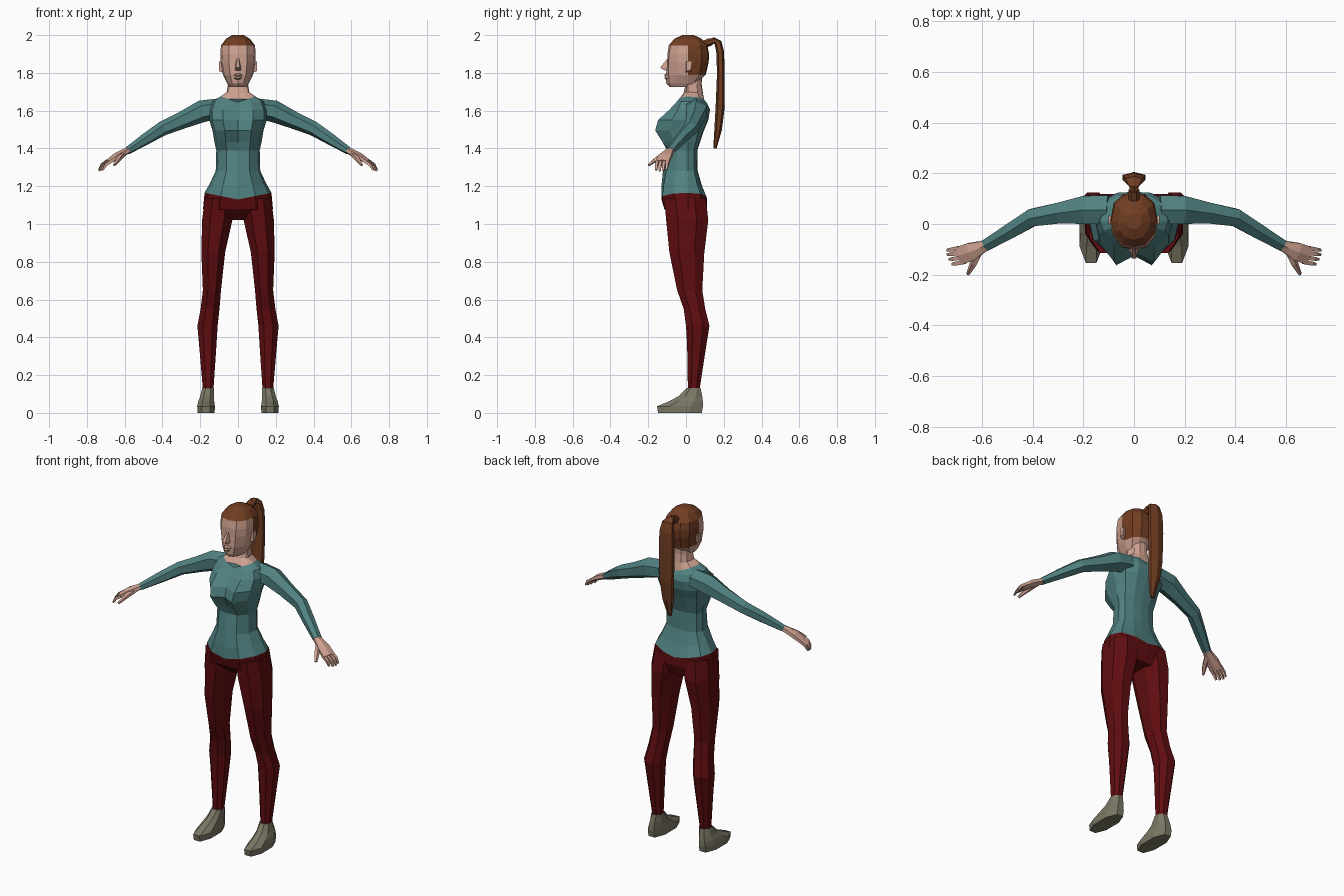
import bpy, bmesh, math
from mathutils import Vector


def material(name, rgb):
    m = bpy.data.materials.new(name)
    m.diffuse_color = (*rgb, 1)
    return m


TEAL = material("teal_fabric", (0.082, 0.22, 0.22))
RED = material("dark_red_fabric", (0.115, 0.004, 0.005))
SKIN = material("skin", (0.62, 0.36, 0.28))
HAIR = material("brown_hair", (0.165, 0.047, 0.016))
SHOE = material("olive_shoe", (0.20, 0.185, 0.13))


def loft(name, rings, mats, caps=(True, True), rule=None):
    """Join rings of points into a flat-shaded skin; rule picks a material per face centre."""
    bm = bmesh.new()
    vr = [[bm.verts.new(p) for p in r] for r in rings]
    n = len(vr[0])
    for a, b in zip(vr, vr[1:]):
        for i in range(n):
            j = (i + 1) % n
            bm.faces.new((a[i], a[j], b[j], b[i]))
    if caps[0]:
        bm.faces.new(vr[0][::-1])
    if caps[1]:
        bm.faces.new(vr[-1])
    bmesh.ops.recalc_face_normals(bm, faces=bm.faces)
    if rule:
        for f in bm.faces:
            f.material_index = rule(f.calc_center_median())
    me = bpy.data.meshes.new(name)
    bm.to_mesh(me)
    bm.free()
    for m in mats:
        me.materials.append(m)
    ob = bpy.data.objects.new(name, me)
    bpy.context.collection.objects.link(ob)
    return ob


def body_ring(z, w, fc, fs, b, dz=0.0, m=0.01):
    """Symmetric body section: half width, front centre, front side, back, rise at the sides."""
    half = [(0, fc), (.52 * w, fs), (.9 * w, fs * .55 + m * .45), (w, m),
            (.85 * w, m + .65 * (b - m)), (.45 * w, b - .004), (0, b)]
    pts = half + [(-x, y) for x, y in half[-2:0:-1]]
    return [(x, y, z + dz * abs(x) / w) for x, y in pts]


def box_ring(s, z, x0, x1, y0, y1, k=.45):
    """Eight-sided horizontal section filling a rectangle, on side s."""
    cx, cy, rx, ry = (x0 + x1) / 2, (y0 + y1) / 2, (x1 - x0) / 2, (y1 - y0) / 2
    oct8 = [(1, -k), (1, k), (k, 1), (-k, 1), (-1, k), (-1, -k), (-k, -1), (k, -1)]
    return [(s * (cx + rx * a), cy + ry * b, z) for a, b in oct8]


def tube(name, rows, mat, n=6, s=1, side=None):
    """Tube along rows of x, y, z, half width, half thickness."""
    pts = [Vector(r[:3]) for r in rows]
    rings = []
    for i, (p, r) in enumerate(zip(pts, rows)):
        t = (pts[min(i + 1, len(pts) - 1)] - pts[max(i - 1, 0)]).normalized()
        sd = Vector(side) if side else t.cross(Vector((0, 0, 1))).normalized()
        up = sd.cross(t).normalized()
        ring = []
        for k in range(n):
            a = 2 * math.pi * (k + .5) / n
            q = p + sd * (r[3] * math.cos(a) * 1.1) + up * (r[4] * math.sin(a) * 1.1)
            ring.append((s * q.x, q.y, q.z))
        rings.append(ring)
    return loft(name, rings, [mat])


# Shirt, with a hem that dips at the centre
HEM = (1.13, .177, -.13, -.125, .112, .035)
NECKLINE = (1.645, .092, -.045, -.038, .10, .03)
loft("shirt", [body_ring(*r) for r in (
    HEM,
    (1.20, .152, -.13, -.118, .085, .01),
    (1.28, .118, -.122, -.105, .062),
    (1.39, .115, -.10, -.092, .06),
    (1.435, .125, -.10, -.125, .075),
    (1.495, .135, -.125, -.163, .095),
    (1.55, .152, -.112, -.148, .118),
    (1.605, .152, -.08, -.088, .127),
    (1.63, .135, -.06, -.055, .115, .02),
    NECKLINE)], [TEAL], caps=(False, True))

# Neck and upper chest
loft("neck", [body_ring(*r) for r in (
    NECKLINE,
    (1.69, .06, -.014, -.008, .09, .008),
    (1.74, .053, -.002, .002, .083),
    (1.80, .053, -.002, .002, .085))], [SKIN])

# Trouser hips
loft("hips", [body_ring(*r) for r in (
    HEM,
    (1.08, .185, -.112, -.115, .112),
    (1.02, .10, -.05, -.05, .09))], [RED], caps=(False, True))

# Head, hair coloured above the hairline and behind the ears
loft("head", [body_ring(*r) for r in (
    (1.725, .045, -.085, -.075, .04),
    (1.745, .058, -.105, -.088, .055),
    (1.79, .08, -.106, -.092, .104),
    (1.855, .092, -.098, -.092, .12),
    (1.90, .094, -.098, -.09, .122),
    (1.945, .09, -.092, -.08, .113),
    (1.98, .064, -.062, -.052, .083),
    (2.0, .03, -.02, -.016, .042))], [SKIN, HAIR],
    rule=lambda c: int(c.z > 1.945 or (c.y > .014 and c.z > 1.80)))

# Nose and lips, tapering wedges on the face
loft("nose", [[(-w, -.085, z), (-w * .5, y, z), (w * .5, y, z), (w, -.085, z)] for z, w, y in (
    (1.875, .010, -.099), (1.828, .018, -.137), (1.812, .020, -.112))], [SKIN])
loft("lips", [[(-w, -.09, z), (-w * .4, y, z), (w * .4, y, z), (w, -.09, z)] for z, w, y in (
    (1.797, .018, -.106), (1.788, .030, -.117), (1.780, .028, -.110),
    (1.773, .026, -.116), (1.764, .016, -.105))], [SKIN])

# Ponytail, rising from the crown and hanging down the back
tube("ponytail", [
    (0, .122, 1.960, .016, .016), (0, .148, 1.972, .020, .015),
    (0, .170, 1.960, .034, .018), (0, .181, 1.91, .044, .019),
    (0, .184, 1.80, .047, .018), (0, .181, 1.62, .042, .022),
    (0, .170, 1.50, .032, .018), (0, .153, 1.40, .012, .008)], HAIR, side=(1, 0, 0))
tube("hair_tie", [(0, .095, 1.950, .022, .020), (0, .132, 1.966, .022, .020)],
     HAIR, n=8, side=(1, 0, 0))

for s, tag in ((1, "left"), (-1, "right")):
    # Ear
    loft(tag + "_ear", [[(s * x, y0, z0), (s * x, y1, z0 + .005), (s * x, y1 + .008, z1), (s * x, y0, z1)]
                        for x, y0, y1, z0, z1 in ((.078, -.002, .02, 1.80, 1.855),
                                                  (.101, .002, .026, 1.81, 1.862))], [SKIN])
    # Sleeve
    tube(tag + "_sleeve", [
        (.10, .056, 1.612, .060, .048), (.19, .056, 1.597, .058, .053),
        (.29, .044, 1.552, .043, .042), (.40, .026, 1.505, .036, .035),
        (.49, -.028, 1.449, .031, .029), (.585, -.084, 1.388, .024, .019)], TEAL, s=s)
    # Palm, fingers and thumb
    tube(tag + "_palm", [
        (.57, -.076, 1.397, .021, .016), (.60, -.091, 1.381, .025, .017),
        (.645, -.110, 1.358, .038, .017), (.69, -.125, 1.328, .038, .012)], SKIN, s=s)
    for i, (off, reach) in enumerate(((-.030, .92), (-.010, 1.0), (.010, 1.0), (.029, .88))):
        ox, oy = off * .37, off * .93
        tube(f"{tag}_finger_{i + 1}", [
            (.68 + ox, -.122 + oy, 1.335, .011, .010),
            (.68 + .034 * reach + ox, -.128 + oy, 1.335 - .024 * reach, .010, .009),
            (.68 + .052 * reach + ox, -.130 + oy, 1.335 - .054 * reach, .006, .005)],
            SKIN, n=4, s=s)
    tube(tag + "_thumb", [
        (.605, -.100, 1.374, .015, .013), (.632, -.155, 1.345, .014, .012),
        (.655, -.198, 1.312, .007, .006)], SKIN, n=5, s=s)
    # Trouser leg
    loft(tag + "_leg", [box_ring(s, *r) for r in (
        (1.135, .02, .176, -.115, .105), (1.02, .03, .190, -.105, .118),
        (.85, .068, .194, -.088, .097), (.65, .090, .186, -.047, .086),
        (.55, .098, .198, -.012, .102), (.46, .108, .215, 0, .124),
        (.36, .114, .206, .006, .108), (.125, .130, .186, .010, .072))], [RED])
    # Shoe
    loft(tag + "_shoe", [box_ring(s, *r) for r in (
        (0, .124, .214, -.148, .084), (.035, .122, .216, -.153, .090),
        (.062, .126, .210, -.088, .089), (.088, .128, .200, -.040, .086),
        (.132, .127, .189, .004, .077))], [SHOE])
